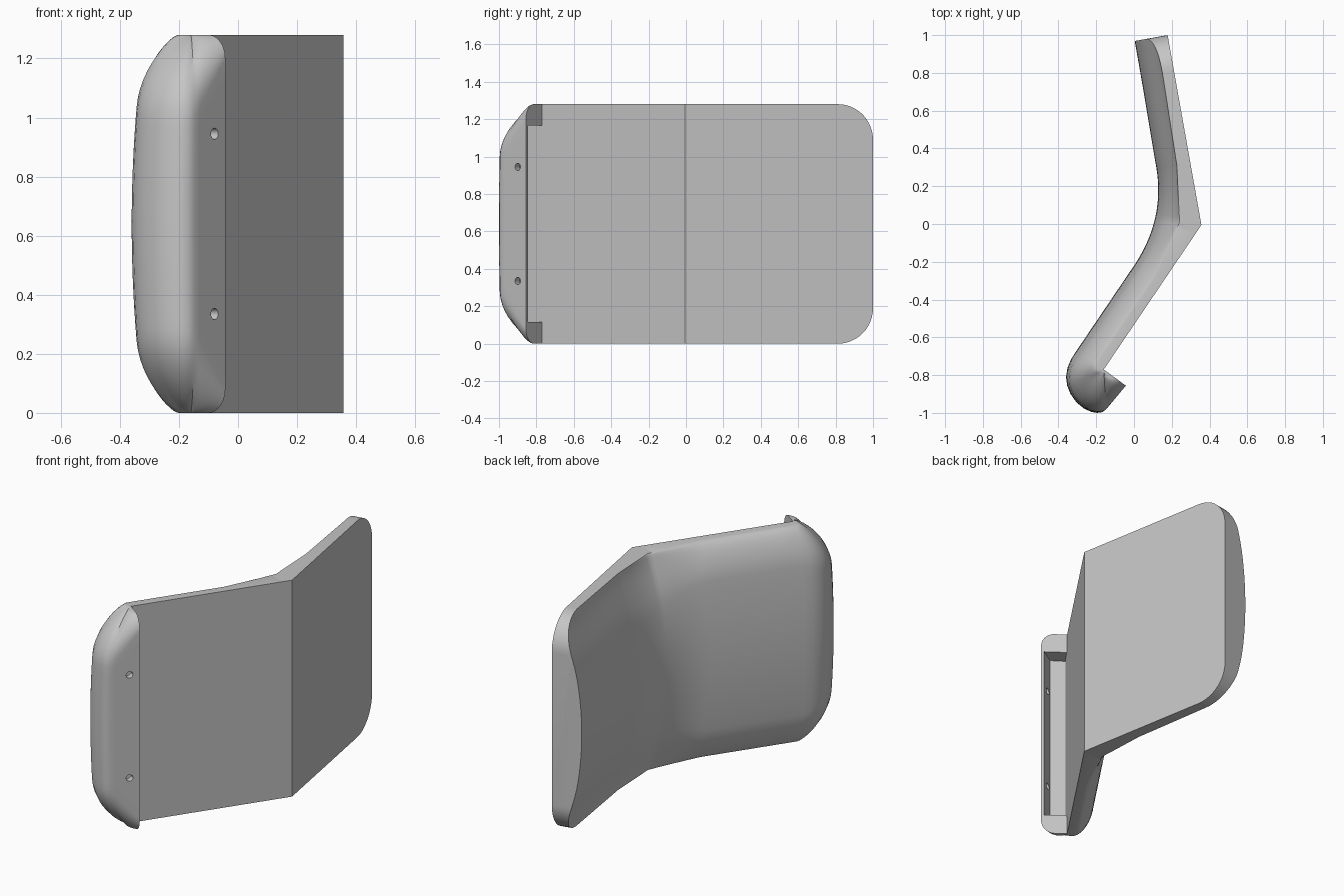
import bpy, bmesh, math
from mathutils import Vector

cube = bpy.data.objects.get("Cube")
if cube:
    bpy.data.objects.remove(cube, do_unlink=True)

HALF = 0.64          # half height
CORNER = 0.19        # rounding of the free end
V = lambda x, y: Vector((x, y, 0))

# Plan layout: flat inner faces, bend, lip root
end, bend, root = V(0.178, 1.0), V(0.357, -0.005), V(-0.16, -0.77)
d_up, d_low = (end - bend).normalized(), (bend - root).normalized()
n_up, n_low = V(d_up.y, -d_up.x), V(d_low.y, -d_low.x)

mat = bpy.data.materials.new("plain_grey")
mat.use_nodes = True
grey = (0.56, 0.56, 0.56, 1)
mat.diffuse_color = grey
mat.node_tree.nodes["Principled BSDF"].inputs["Base Color"].default_value = grey


def new_object(name, bm):
    bmesh.ops.recalc_face_normals(bm, faces=bm.faces)
    mesh = bpy.data.meshes.new(name)
    bm.to_mesh(mesh)
    bm.free()
    mesh.materials.append(mat)
    ob = bpy.data.objects.new(name, mesh)
    bpy.context.collection.objects.link(ob)
    return ob


def lerp(a, b, t):
    return a + (b - a) * t


# Stations: inner point, outer point, half height, edge share,
# fillet height, crown, fillet softness
stations = []


def add(inner, outer, half=HALF, edge=0.26, fillet=0.2, crown=0.3, soft=0.5):
    stations.append((inner, outer, half, edge, fillet, crown, soft))


# Free end with rounded corners
for k in range(13):
    a = math.pi / 2 * k / 12
    inner = end - d_up * CORNER * (1 - math.cos(a))
    add(inner, inner - n_up * 0.177, HALF - CORNER * (1 - math.sin(a)),
        0.35, 0.35, 0.62)

# Bend: sharp inside, broad curve outside
up_in, low_in = bend + d_up * 0.335, bend - d_low * 0.37
up_out, low_out, ctrl = up_in - n_up * 0.182, low_in - n_low * 0.175, V(0.162, 0.026)
for k in range(29):
    t = k / 28
    inner = lerp(up_in, bend, 2 * t) if t <= 0.5 else lerp(bend, low_in, 2 * t - 1)
    outer = lerp(lerp(up_out, ctrl, t), lerp(ctrl, low_out, t), t)
    add(inner, outer, edge=lerp(0.4, 0.26, t) + 0.56 * t * (1 - t),
        fillet=lerp(0.35, 0.2, t), crown=lerp(0.58, 0.3, t))

# Lower leg
for k in range(1, 7):
    inner = lerp(low_in, root, k / 6)
    add(inner, inner - n_low * 0.175)

# Rounded nose turning into the lip
tip = V(-0.043, -0.856)
nose = [(-0.333, -0.715), (-0.352, -0.76), (-0.36, -0.81), (-0.354, -0.855),
        (-0.336, -0.9), (-0.305, -0.944), (-0.265, -0.977), (-0.225, -0.995),
        (-0.195, -1.0), (-0.168, -0.996), (-0.148, -0.982)]
for k, p in enumerate(nose):
    t = (k + 1) / len(nose)
    s = min(1, 2 * t)
    add(root, V(*p), edge=lerp(0.26, 0.06, s), fillet=lerp(0.2, 0.28, s),
        crown=0.3 * (1 - t), soft=lerp(0.5, 0.8, s))
for k in range(1, 7):
    t = k / 6
    add(root, lerp(V(*nose[-1]), tip, t), edge=lerp(0.06, 0.5, t),
        fillet=lerp(0.28, 0.08, t), crown=0, soft=lerp(0.8, 0.5, t))

# Loft the stations into one solid shell
bm = bmesh.new()
rings = []
for inner, outer, half, edge, fillet, crown, soft in stations:
    flat = HALF - fillet
    heights = [flat * k / 8 for k in range(9)]
    heights += [flat + fillet * math.sin(math.pi / 2 * k / 12) for k in range(1, 13)]
    heights = [min(h, half) for h in heights]
    levels = [-h for h in reversed(heights)] + heights[1:]
    ring = [bm.verts.new((inner.x, inner.y, HALF - half))]
    for z in levels:
        v = min(1, max(0, (abs(z) - flat) / fillet))
        body = 1 - crown * (z / HALF) ** 2
        p = lerp(inner, outer, edge + (body - edge) * (1 - v * v) ** soft)
        ring.append(bm.verts.new((p.x, p.y, z + HALF)))
    ring.append(bm.verts.new((inner.x, inner.y, HALF + half)))
    rings.append(ring)
for a, b in zip(rings, rings[1:]):
    for i in range(len(a)):
        j = (i + 1) % len(a)
        bm.faces.new((a[i], a[j], b[j], b[i]))
bm.faces.new(rings[0])
bm.faces.new(rings[-1])
bmesh.ops.remove_doubles(bm, verts=bm.verts, dist=0.0001)
panel = new_object("curved_panel", bm)

# Pocket behind the lip, between its two end blocks
bm = bmesh.new()
outline = [(0.03, 0.05), (0.002, 0.001), (0, -0.1), (0.085, -0.1), (0.128, -0.006), (0.128, 0.05)]
base = []
for n, d in outline:
    p = root + n_low * n + d_low * d
    base.append(bm.verts.new((p.x, p.y, 0.115)))
face = bm.faces.new(base)
top = bmesh.ops.extrude_face_region(bm, geom=[face])["geom"]
bmesh.ops.translate(bm, vec=(0, 0, 1.05),
                    verts=[g for g in top if isinstance(g, bmesh.types.BMVert)])
cutters = [new_object("pocket_cutter", bm)]

# Two screw holes through the lip
turn = n_low.to_track_quat('Z', 'Y').to_matrix().to_4x4()
for z in (0.335, 0.945):
    bm = bmesh.new()
    bmesh.ops.create_cone(bm, cap_ends=True, segments=24, radius1=0.019,
                          radius2=0.019, depth=0.13, matrix=turn)
    bmesh.ops.translate(bm, vec=(-0.076, -0.902, z), verts=bm.verts)
    cutters.append(new_object("hole_cutter", bm))

bpy.ops.object.select_all(action='DESELECT')
panel.select_set(True)
bpy.context.view_layer.objects.active = panel
for c in cutters:
    c.hide_render = True
    m = panel.modifiers.new("cut", 'BOOLEAN')
    m.operation, m.solver, m.object = 'DIFFERENCE', 'EXACT', c
    bpy.ops.object.modifier_apply(modifier=m.name)
    bpy.data.objects.remove(c, do_unlink=True)
bpy.ops.object.shade_smooth_by_angle(angle=math.radians(30))
